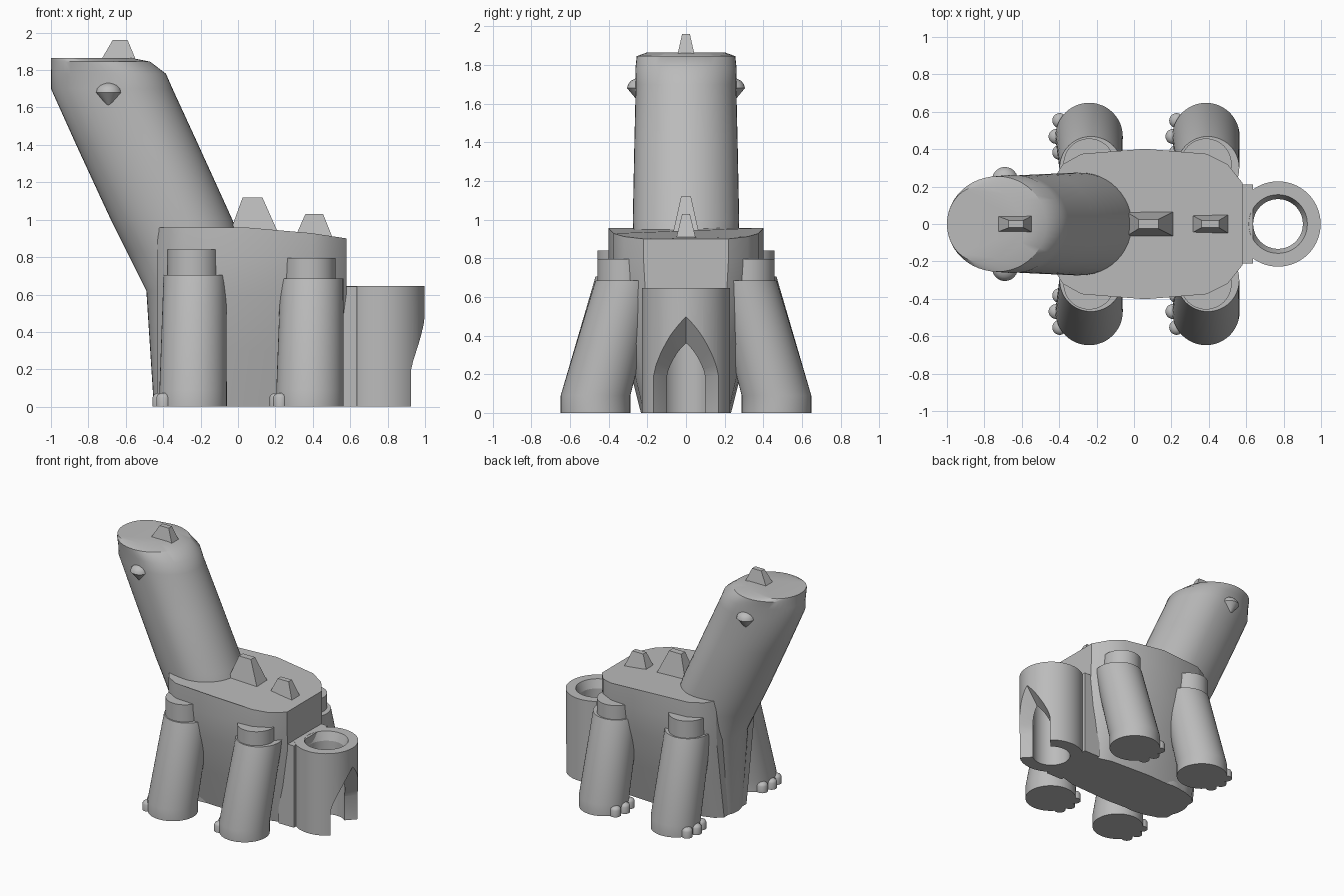
import bpy, math

if "Cube" in bpy.data.objects:
    bpy.data.objects.remove(bpy.data.objects["Cube"], do_unlink=True)

# Single plain material
grey = bpy.data.materials.new("plain grey")
grey.use_nodes = True
colour = (0.5, 0.5, 0.5, 1)
grey.diffuse_color = colour
grey.node_tree.nodes["Principled BSDF"].inputs["Base Color"].default_value = colour


def loft(name, rings, smooth=30):
    """Skin matching rings of points and cap both ends."""
    n = len(rings[0])
    verts = [p for ring in rings for p in ring]
    faces = [(k * n + i, k * n + (i + 1) % n, (k + 1) * n + (i + 1) % n, (k + 1) * n + i)
             for k in range(len(rings) - 1) for i in range(n)]
    faces += [tuple(reversed(range(n))), tuple(range(len(verts) - n, len(verts)))]
    mesh = bpy.data.meshes.new(name)
    mesh.from_pydata(verts, [], faces)
    mesh.materials.append(grey)
    obj = bpy.data.objects.new(name, mesh)
    bpy.context.collection.objects.link(obj)
    bpy.ops.object.select_all(action='DESELECT')
    obj.select_set(True)
    bpy.context.view_layer.objects.active = obj
    if smooth:
        bpy.ops.object.shade_smooth_by_angle(angle=math.radians(smooth))
    return obj


def circle(x, y, z, r, front=None, width=None, n=48):
    """Horizontal ring; the -x half can be stretched to a longer nose."""
    ring = []
    for i in range(n):
        a = 2 * math.pi * i / n
        c = math.cos(a)
        ring.append((x + c * (r if c > 0 else front or r), y + math.sin(a) * (width or r), z))
    return ring


def rect(x0, x1, hy, z):
    return [(x0, -hy, z), (x1, -hy, z), (x1, hy, z), (x0, hy, z)]


# Body: shell outline tapering to a narrow base, top sloping to the rear
half = [(0.58, 0.22), (0.5, 0.32), (0.39, 0.375), (0.06, 0.402), (-0.28, 0.375),
        (-0.38, 0.32), (-0.43, 0.24)]
outline = half + [(x, -y) for x, y in reversed(half)]
body = [[(x, y * s, z) for x, y in outline] for z, s in ((0, 0.58), (0.3, 0.77), (0.6, 0.95), (0.8, 1))]
body.append([(x, y, 0.957 - 0.15 * max(0, x - 0.2)) for x, y in outline])
loft("body", body)

# Chest, neck and head in one sweep: height, front, back, half width
profile = [(0, -0.45, 0.1, 0.23), (0.62, -0.49, 0.06, 0.26), (0.83, -0.595, 0.03, 0.27),
           (1.0, -0.68, -0.03, 0.275), (1.4, -0.865, -0.212, 0.267), (1.7, -1, -0.35, 0.26),
           (1.78, -1, -0.385, 0.262), (1.845, -1, -0.47, 0.255), (1.865, -1, -0.57, 0.2)]
neck = []
for z, front, back, w in profile:
    mid = min(back - 0.26, -0.64) if z > 1.75 else back - 0.27
    neck.append(circle(mid, 0, z, back - mid, mid - front, w))
loft("neck_and_head", neck)

# Spikes: base span, top span, heights, half thicknesses
for name, b0, b1, t0, t1, z0, z1, hb, ht in (
        ("head_spike", -0.74, -0.54, -0.67, -0.59, 1.84, 1.96, 0.047, 0.02),
        ("front_back_spike", -0.04, 0.21, 0.025, 0.13, 0.94, 1.12, 0.065, 0.025),
        ("rear_back_spike", 0.305, 0.505, 0.36, 0.455, 0.905, 1.03, 0.05, 0.02)):
    loft(name, [rect(b0, b1, hb, z0), rect(t0, t1, ht, z1)], 0)

for side, label in ((1, "left"), (-1, "right")):
    # Eye: dome above a cone
    eye = [(1.6, 0.003), (1.68, 0.069)]
    eye += [(1.68 + 0.053 * math.sin(a), 0.069 * math.cos(a)) for a in (0.4, 0.8, 1.2, 1.53)]
    loft(label + "_eye", [circle(-0.69, side * 0.236, z, r, n=24) for z, r in eye], 40)

    # Legs leaning in to the body, each with a shoulder disc and three toes
    for place, x, top, shoulder in (("front", -0.24, 0.705, 0.84), ("rear", 0.385, 0.685, 0.795)):
        name = place + "_" + label
        loft(name + "_leg", [circle(x, side * 0.468, 0, 0.18), circle(x, side * 0.468, 0.09, 0.18),
                             circle(x + 0.01, side * 0.3, top, 0.168)])
        loft(name + "_shoulder", [circle(x, side * 0.32, top - 0.1, 0.137),
                                  circle(x, side * 0.32, shoulder, 0.137)])
        for k in (-1, 0, 1):
            tx, ty = x - 0.177 + 0.02 * abs(k), side * (0.468 + 0.085 * k)
            toe = [(0, 0.04), (0.05, 0.04), (0.064, 0.033), (0.074, 0.015)]
            loft(name + "_toe", [circle(tx, ty, z, r, n=20) for z, r in toe], 50)

# Tail cup and the block joining it to the body
loft("tail_joint", [rect(0.5, 0.635, 0.21, 0), rect(0.5, 0.635, 0.21, 0.644)], 0)
cup = loft("tail_cup", [circle(0.77, 0, 0, 0.228, n=64), circle(0.77, 0, 0.645, 0.228, n=64)], 0)


def arch(x, hw, spring, peak):
    """Pointed arch outline facing +x."""
    curve = [(hw * (1 - t ** 1.4), spring + (peak - spring) * t) for t in (0, 0.25, 0.5, 0.75)]
    pts = [(hw, -0.1)] + curve + [(0, peak)]
    pts += [(-y, z) for y, z in reversed(curve)] + [(-hw, -0.1)]
    return [(x, y, z) for y, z in pts]


bore = loft("bore_cutter", [circle(0.77, 0, z, r) for z, r in
                            ((-0.1, 0.133), (0.58, 0.133), (0.645, 0.157), (0.75, 0.157))], 0)
door = loft("arch_cutter", [arch(0.8, 0.06, 0.18, 0.22), arch(0.86, 0.1, 0.19, 0.3),
                            arch(1.05, 0.3, 0.2, 0.57)], 0)
for cutter in (bore, door):
    cutter.hide_render = True
    mod = cup.modifiers.new("cut", 'BOOLEAN')
    mod.operation = 'DIFFERENCE'
    mod.object = cutter
    bpy.ops.object.select_all(action='DESELECT')
    cup.select_set(True)
    bpy.context.view_layer.objects.active = cup
    bpy.ops.object.modifier_apply(modifier="cut")
    bpy.data.objects.remove(cutter, do_unlink=True)
bpy.ops.object.shade_smooth_by_angle(angle=math.radians(20))
